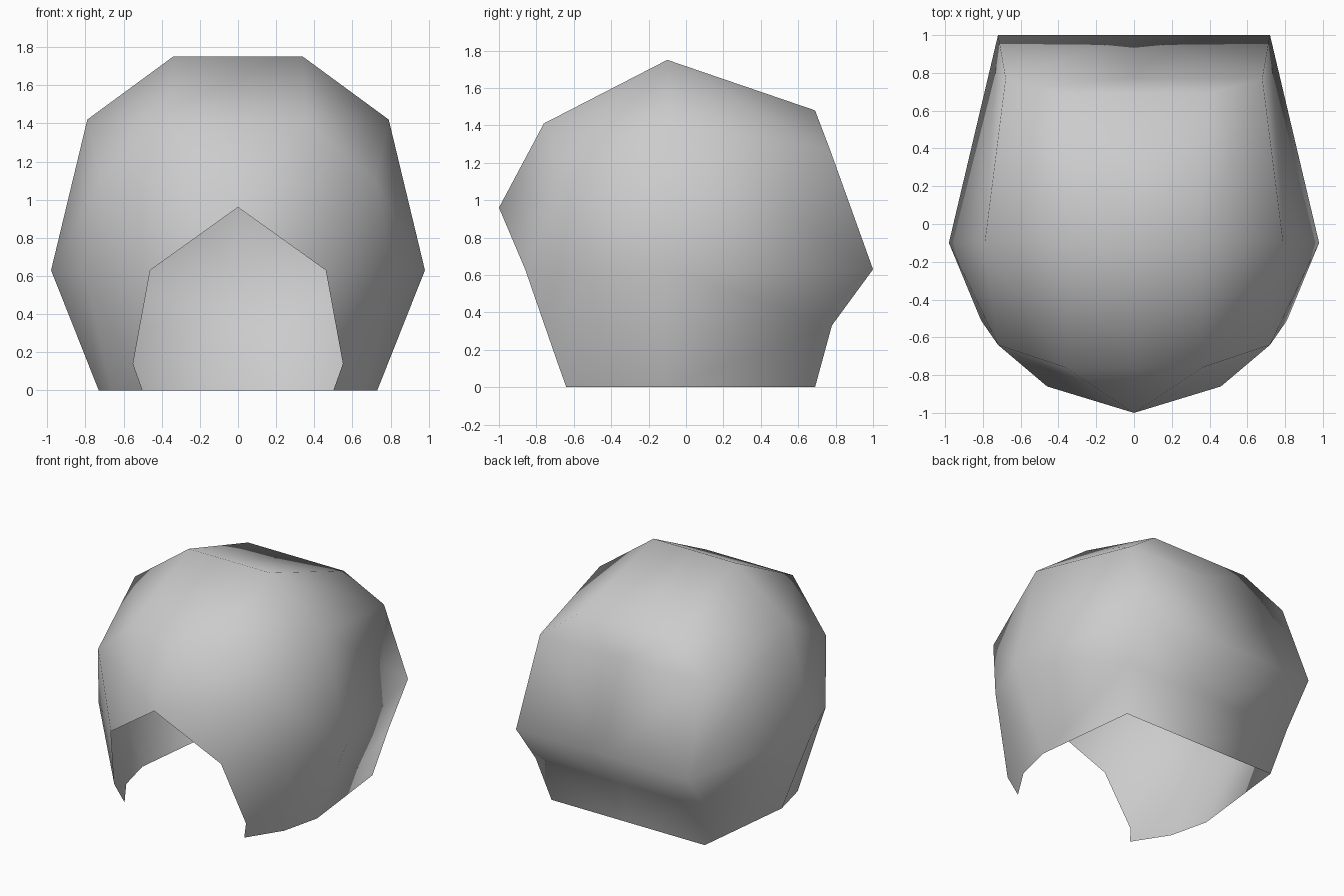
import bpy
import bmesh

default_cube = bpy.data.objects.get("Cube")
if default_cube:
    bpy.data.objects.remove(default_cube, do_unlink=True)


def make_material(name, colour):
    material = bpy.data.materials.new(name)
    material.use_nodes = True
    material.diffuse_color = colour
    material.node_tree.nodes["Principled BSDF"].inputs["Base Color"].default_value = colour
    return material


# Half arches of the shell, each running from the centre line down the side
front_arch = [(0, -1, .96), (0, -1, .96), (.46, -.86, .63), (.55, -.69, .14), (.5, -.64, 0)]
brow_arch = [(0, -.76, 1.41), (.36, -.76, 1.41), (.72, -.64, 1.1), (.81, -.51, .63), (.66, -.39, 0)]
crown_arch = [(0, -.1, 1.75), (.34, -.1, 1.75), (.79, -.1, 1.42), (.98, -.1, .63), (.73, -.1, 0)]
rear_arch = [(0, .69, 1.48), (.4, .69, 1.48), (.68, .77, 1.27), (.72, 1, .63), (.71, .78, .33)]
rear_foot = (.64, .69, 0)

bm = bmesh.new()


def add_face(points):
    corners = list(dict.fromkeys(points))
    if len(corners) > 2:
        bm.faces.new([bm.verts.new(p) for p in corners])


def loft(first, second):
    for i in range(len(first) - 1):
        add_face([first[i], first[i + 1], second[i + 1], second[i]])


# Sides and top
arches = [front_arch, brow_arch, crown_arch, rear_arch]
for first, second in zip(arches, arches[1:]):
    loft(first, second)
add_face([crown_arch[-1], rear_foot, rear_arch[-1]])

# Back wall, from its outer edge to the centre line
back_edge = rear_arch[1:] + [rear_foot]
loft(back_edge, [(0, y, z) for x, y, z in back_edge])

# Weld and make every face point outward
bmesh.ops.remove_doubles(bm, verts=bm.verts, dist=.001)
bmesh.ops.recalc_face_normals(bm, faces=bm.faces)
bm.normal_update()
highest = max(bm.faces, key=lambda f: f.calc_center_median().z)
if highest.normal.z < 0:
    bmesh.ops.reverse_faces(bm, faces=bm.faces)

mesh = bpy.data.meshes.new("shell")
bm.to_mesh(mesh)
bm.free()
mesh.materials.append(make_material("plain grey", (.6, .6, .6, 1)))
mesh.shade_smooth()

shell = bpy.data.objects.new("open_shell", mesh)
bpy.context.collection.objects.link(shell)
mirror = shell.modifiers.new("Mirror", "MIRROR")
mirror.use_clip = True
